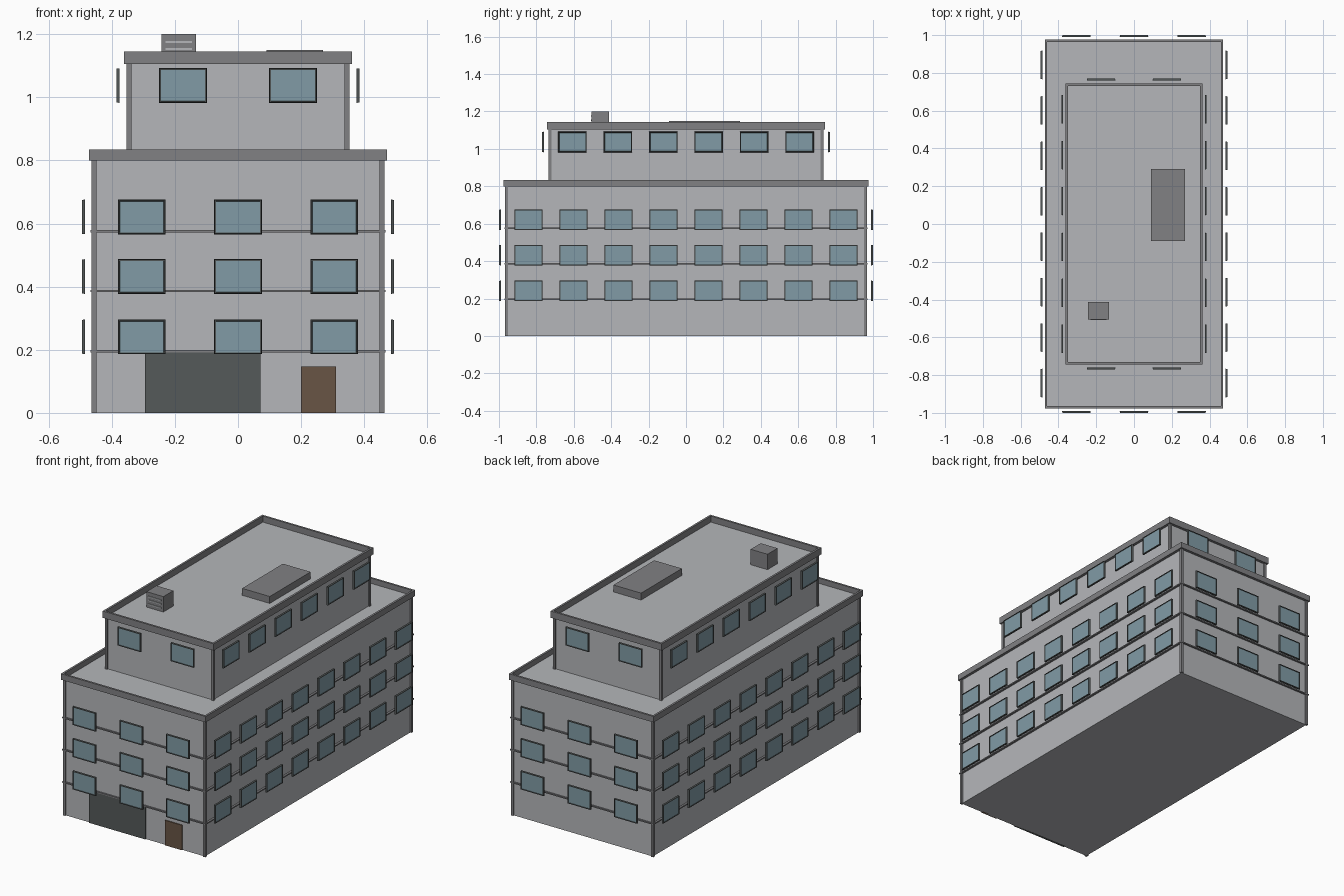
import bpy, bmesh
from math import pi
from mathutils import Matrix, Vector

if "Cube" in bpy.data.objects:
    bpy.data.objects.remove(bpy.data.objects["Cube"])


def material(name, rgb):
    m = bpy.data.materials.new(name)
    m.diffuse_color = (*rgb, 1)
    m.use_nodes = True
    m.node_tree.nodes["Principled BSDF"].inputs["Base Color"].default_value = m.diffuse_color
    return m


WALL = material("wall_grey", (0.46, 0.47, 0.49))
TRIM = material("trim_grey", (0.22, 0.22, 0.23))
FRAME = material("frame_dark", (0.08, 0.09, 0.09))
GLASS = material("glass_blue", (0.22, 0.33, 0.38))
GARAGE = material("garage_dark", (0.09, 0.1, 0.1))
WOOD = material("door_brown", (0.14, 0.09, 0.06))


def finish(name, bm, *mats):
    mesh = bpy.data.meshes.new(name)
    bm.to_mesh(mesh)
    bm.free()
    for m in mats:
        mesh.materials.append(m)
    return mesh


def place(name, mesh, matrix=Matrix()):
    ob = bpy.data.objects.new(name, mesh)
    ob.matrix_world = matrix
    bpy.context.collection.objects.link(ob)
    return ob


def add_box(bm, x0, x1, y0, y1, z0, z1):
    mid = Vector(((x0 + x1) / 2, (y0 + y1) / 2, (z0 + z1) / 2))
    size = Matrix.Diagonal((x1 - x0, y1 - y0, z1 - z0, 1))
    return bmesh.ops.create_cube(bm, size=1, matrix=Matrix.Translation(mid) @ size)["verts"]


def box(name, mat, *bounds):
    bm = bmesh.new()
    add_box(bm, *bounds)
    return place(name, finish(name, bm, mat))


def facing(bm, axis):
    bm.normal_update()
    return max(bm.faces, key=lambda f: f.normal.dot(Vector(axis)))


def tier(name, wx, wy, z0, z1, top):
    """Walls, corner posts and a recessed parapet roof."""
    box(name + "_walls", WALL, -wx, wx, -wy, wy, z0, z1)
    bm = bmesh.new()
    for sx in (-1, 1):
        for sy in (-1, 1):
            cx, cy = sx * wx, sy * wy
            add_box(bm, cx - .008, cx + .008, cy - .008, cy + .008, z0, z1)
    place(name + "_corner_posts", finish(name + "_corner_posts", bm, TRIM))
    bm = bmesh.new()
    add_box(bm, -wx - .016, wx + .016, -wy - .016, wy + .016, z1, top)
    roof = facing(bm, (0, 0, 1))
    bmesh.ops.inset_region(bm, faces=[roof], thickness=.017)
    # thin vertical parapet lining down to the roof deck
    ext = bmesh.ops.extrude_discrete_faces(bm, faces=[roof])["faces"][0]
    for v in ext.verts:
        v.co.z = z1 + .004
    ext.material_index = 1
    place(name + "_parapet_roof", finish(name + "_parapet_roof", bm, TRIM, WALL))


# Window: outer face at y = 0, chamfered frame, recessed glass
bm = bmesh.new()
add_box(bm, -.076, .076, 0, .01, -.055, .055)
pane = facing(bm, (0, -1, 0))
for v in pane.verts:
    v.co.x *= .97
    v.co.z *= .97
bmesh.ops.inset_region(bm, faces=[pane], thickness=.005)
bmesh.ops.inset_region(bm, faces=[pane], thickness=.001, depth=-.003)
pane.material_index = 1
WINDOW = finish("window", bm, FRAME, GLASS)


def windows(name, ex, ey, nx, px, ny, py, z):
    """Rows of windows on all four sides, outer faces at ex and ey."""
    for i in range(4):
        n, pitch, dist = (nx, px, ey) if i % 2 == 0 else (ny, py, ex)
        for k in range(n):
            spot = Matrix.Translation(((k - (n - 1) / 2) * pitch, -dist, z))
            place(name, WINDOW, Matrix.Rotation(i * pi / 2, 4, 'Z') @ spot)


# Main block and set-back top floor
tier("main_block", .456, .96, 0, .80, .835)
tier("top_floor", .346, .727, .80, 1.105, 1.145)

# Window rows with string courses
for z in (.241, .432, .621):
    windows("main_window", .495, 1.0, 3, .305, 8, .2406, z)
    box("floor_ledge", TRIM, -.468, .468, -.97, .97, z - .049, z - .042)
windows("top_window", .385, .77, 2, .348, 6, .243, 1.037)

# Ground floor openings
box("garage_door", GARAGE, -.295, .072, -.966, -.95, 0, .196)
box("entrance_door", WOOD, .2, .31, -.966, -.95, 0, .147)

# Roof equipment
box("roof_hatch", TRIM, .09, .27, -.09, .29, 1.105, 1.15)
box("vent_unit", TRIM, -.243, -.133, -.505, -.412, 1.105, 1.2)
for z in (1.13, 1.153, 1.175):
    box("vent_slat", WALL, -.23, -.145, -.509, -.5, z - .003, z + .003)
